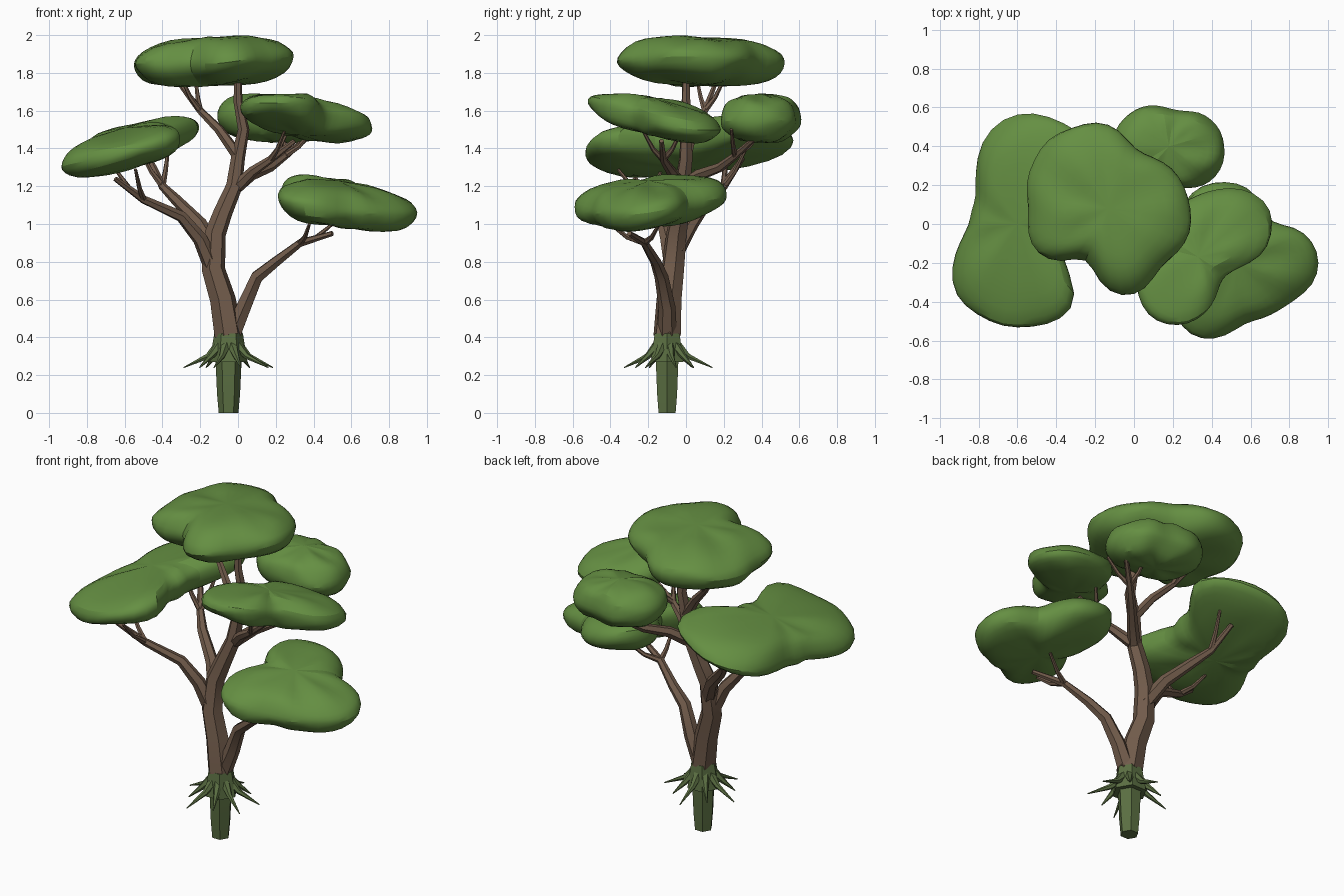
import bpy, bmesh, random
from math import cos, sin, sqrt, pi, tau, radians
from mathutils import Vector, Matrix

random.seed(4)
if "Cube" in bpy.data.objects:
    bpy.data.objects.remove(bpy.data.objects["Cube"])


def material(name, red, green, blue):
    mat = bpy.data.materials.new(name)
    mat.use_nodes = True
    colour = (red, green, blue, 1)
    mat.diffuse_color = colour
    mat.node_tree.nodes["Principled BSDF"].inputs["Base Color"].default_value = colour
    return mat


leaf_green = material("leaf_green", .13, .275, .055)
bark_brown = material("bark_brown", .165, .105, .07)
root_green = material("root_green", .105, .16, .055)


def add_object(name, data, mat):
    obj = bpy.data.objects.new(name, data)
    bpy.context.collection.objects.link(obj)
    data.materials.append(mat)
    bpy.ops.object.select_all(action='DESELECT')
    bpy.context.view_layer.objects.active = obj
    obj.select_set(True)
    return obj


def smooth():
    bpy.ops.object.shade_smooth_by_angle(angle=radians(50))


def limb(name, points, thick, thin, mat=bark_brown):
    """Tube through the points, tapering evenly from thick to thin."""
    curve = bpy.data.curves.new(name, 'CURVE')
    curve.dimensions = '3D'
    curve.bevel_depth = 1
    curve.bevel_resolution = 1
    curve.use_fill_caps = True
    spline = curve.splines.new('POLY')
    spline.points.add(len(points) - 1)
    for index, (target, position) in enumerate(zip(spline.points, points)):
        share = index / (len(points) - 1)
        target.co = (*position, 1)
        target.radius = thick + (thin - thick) * share
    add_object(name, curve, mat)
    bpy.ops.object.convert(target='MESH')
    smooth()


def branch(name, points, thick, thin):
    """Limb with two side twigs fanning out from its last fork."""
    limb(name, points, thick, thin)
    fork, tip = Vector(points[-2]), Vector(points[-1])
    for side, angle in (("left", 50), ("right", -50)):
        reach = Matrix.Rotation(radians(angle), 3, 'Z') @ (tip - fork)
        reach.z += .05
        bend = fork + reach * .5 - Vector((0, 0, .02))
        limb(f"{name}_{side}_twig", [fork, bend, fork + reach], thin * 1.3, thin * .6)


def outline_reach(centre, direction, lobes):
    """Distance from the centre to the farthest lobe edge along a direction."""
    reach = 0
    for x, y, radius in lobes:
        offset = Vector((x, y)) - centre
        along = offset.dot(direction)
        inside = radius ** 2 - offset.length_squared + along ** 2
        if inside > 0:
            reach = max(reach, along + sqrt(inside))
    return reach


def leaf_pad(name, centre, level, tilt, half_height, lobes, sides=22):
    """Lumpy tilted slab whose plan outline is the union of round lobes."""
    centre, tilt = Vector(centre), Vector(tilt)
    bm = bmesh.new()
    rings = []
    for step in range(-3, 4):
        rise = step * pi / 8
        ring = []
        for side in range(sides):
            turn = tau * side / sides
            direction = Vector((cos(turn), sin(turn)))
            width = 1.03 * cos(rise) ** .6 * random.uniform(.96, 1.04)
            out = direction * outline_reach(centre, direction, lobes) * width
            z = level + tilt.dot(out) + half_height * sin(rise) + random.uniform(-.02, .02)
            ring.append(bm.verts.new((*(centre + out), z)))
        rings.append(ring)
    for low, high in zip(rings, rings[1:]):
        for i in range(sides):
            bm.faces.new((low[i - 1], low[i], high[i], high[i - 1]))
    for ring, sign in ((rings[0], -1), (rings[-1], 1)):
        pole = bm.verts.new((*centre, level + sign * half_height))
        for i in range(sides):
            bm.faces.new((ring[i - 1], ring[i], pole))
    bmesh.ops.recalc_face_normals(bm, faces=bm.faces)
    mesh = bpy.data.meshes.new(name)
    bm.to_mesh(mesh)
    bm.free()
    obj = add_object(name, mesh, leaf_green)
    soften = obj.modifiers.new("Soften", 'SUBSURF')
    soften.levels = soften.render_levels = 1
    smooth()


# Tap root, flared collar and ring of root spikes
base = Vector((-.05, -.1, 0))


def above_base(height, out=0, turn=0):
    return base + Vector((out * cos(turn), out * sin(turn), height))


limb("tap_root", [above_base(0), above_base(.1), above_base(.3)], .052, .07, root_green)
limb("root_collar", [above_base(.27), above_base(.42)], .1, .076, root_green)
spikes = 9
for i in range(spikes):
    turn = tau * i / spikes + .2
    reach = .18 if i % 2 else .24
    path = [above_base(.36, .05, turn), above_base(.3, .11, turn), above_base(.24, reach, turn)]
    limb(f"root_spike_{i + 1}", path, .03, .003, root_green)

# Trunk
limb("trunk", [above_base(.41), (-.08, -.09, .6), (-.13, -.07, .76), (-.12, -.05, .95),
               (-.08, -.03, 1.06), (-.02, -.02, 1.2), (0, 0, 1.35), (.03, 0, 1.5),
               (0, 0, 1.65), (0, 0, 1.8)], .076, .018)

# Lower branches
branch("low_branch", [(-.03, -.1, .42), (.03, -.1, .56), (.1, -.13, .72), (.2, -.16, .8),
                      (.33, -.22, .9), (.5, -.3, .95)], .052, .014)
branch("right_front_branch", [(-.13, -.07, .76), (-.2, -.1, .92), (-.3, -.13, 1.04),
                              (-.5, -.2, 1.13), (-.65, -.27, 1.24)], .048, .014)
branch("right_back_branch", [(-.12, -.05, .86), (-.2, .03, 1), (-.33, .12, 1.13),
                             (-.4, .2, 1.2), (-.47, .3, 1.35)], .045, .014)

# Upper branches
branch("upper_back_branch", [(-.02, -.02, 1.19), (.07, .07, 1.26), (.17, .18, 1.3),
                             (.25, .26, 1.36), (.36, .36, 1.45)], .038, .013)
branch("upper_front_branch", [(0, -.02, 1.2), (.08, -.08, 1.28), (.17, -.12, 1.34),
                              (.3, -.13, 1.44)], .035, .013)
branch("crown_branch", [(0, 0, 1.36), (-.1, .04, 1.5), (-.2, .1, 1.6), (-.3, .15, 1.73)],
       .032, .013)

# Leaf pads: plan centre, level, tilt, half height, then lobes as x, y, radius
leaf_pad("crown_leaves", (-.13, .08), 1.86, (.05, 0), .13,
         [(0, .05, .3), (-.25, .2, .3), (-.05, -.2, .17), (-.4, -.05, .15), (-.2, .35, .18)])
leaf_pad("upper_back_leaves", (.18, .4), 1.56, (-.05, 0), .13,
         [(.1, .4, .21), (.27, .38, .2)])
leaf_pad("upper_front_leaves", (.33, -.17), 1.57, (-.08, -.16), .1,
         [(.22, -.3, .22), (.4, -.05, .22), (.52, -.02, .2)])
leaf_pad("low_leaves", (.53, -.2), 1.11, (-.14, .1), .12,
         [(.4, -.4, .2), (.45, 0, .23), (.75, -.2, .2), (.6, -.3, .2)])
leaf_pad("right_leaves", (-.6, 0), 1.4, (.24, .05), .11,
         [(-.6, -.3, .25), (-.7, -.25, .25), (-.45, -.35, .18), (-.6, 0, .25),
          (-.55, .3, .27), (-.35, .3, .17)])
